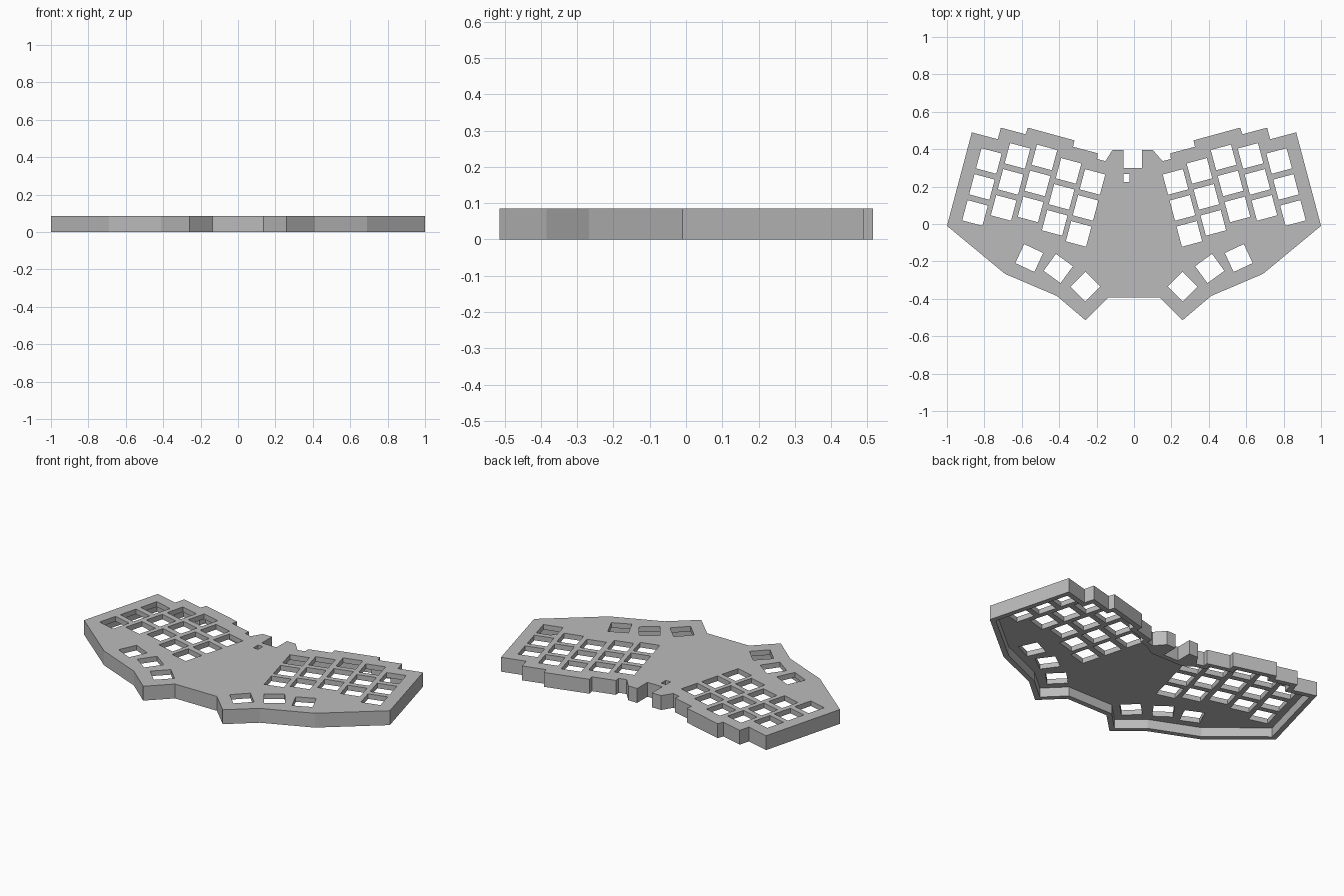
import bpy, bmesh
from math import radians
from mathutils import Vector, Matrix

cube = bpy.data.objects.get("Cube")
if cube:
    bpy.data.objects.remove(cube, do_unlink=True)

HEIGHT, CAVITY, WALL, KEY = 0.085, 0.055, 0.03, 0.112

grey = bpy.data.materials.new("plain grey")
grey.use_nodes = True
grey.diffuse_color = (0.5, 0.5, 0.5, 1)
grey.node_tree.nodes["Principled BSDF"].inputs["Base Color"].default_value = (0.5, 0.5, 0.5, 1)


def add_prism(bm, points, z0, z1):
    """Close a flat outline into a solid between two heights."""
    face = bm.faces.new([bm.verts.new((p[0], p[1], z0)) for p in points])
    top = bmesh.ops.extrude_face_region(bm, geom=[face])["geom"]
    verts = [v for v in top if isinstance(v, bmesh.types.BMVert)]
    bmesh.ops.translate(bm, verts=verts, vec=(0, 0, z1 - z0))


def make_object(name, prisms):
    bm = bmesh.new()
    for points, z0, z1 in prisms:
        add_prism(bm, points, z0, z1)
    bmesh.ops.recalc_face_normals(bm, faces=bm.faces)
    mesh = bpy.data.meshes.new(name)
    bm.to_mesh(mesh)
    bm.free()
    mesh.materials.append(grey)
    obj = bpy.data.objects.new(name, mesh)
    bpy.context.collection.objects.link(obj)
    return obj


def cut(body, cutter):
    mod = body.modifiers.new("cut", "BOOLEAN")
    mod.operation = "DIFFERENCE"
    mod.solver = "EXACT"
    mod.object = cutter
    bpy.context.view_layer.objects.active = body
    bpy.ops.object.modifier_apply(modifier=mod.name)
    bpy.data.objects.remove(cutter, do_unlink=True)


def mirrored(points):
    return [(-x, y) for x, y in reversed(points)]


def inset(points, width):
    """Move a clockwise outline inwards with mitred corners."""
    pts = [Vector(p) for p in points]
    result = []
    for i, p in enumerate(pts):
        a = (p - pts[i - 1]).normalized()
        b = (pts[(i + 1) % len(pts)] - p).normalized()
        n1, n2 = Vector((a.y, -a.x)), Vector((b.y, -b.x))
        result.append(p + (n1 + n2) * width / (1 + n1.dot(n2)))
    return result


def rectangle(x, y, w, h, angle=0):
    turn = Matrix.Rotation(radians(angle), 2)
    corners = [(-1, -1), (1, -1), (1, 1), (-1, 1)]
    return [turn @ Vector((sx * w / 2, sy * h / 2)) + Vector((x, y)) for sx, sy in corners]


# Stepped outline of one half, from the back middle round to the front
half = [(0.153, 0.336), (0.197, 0.348), (0.194, 0.378), (0.326, 0.413),
        (0.318, 0.447), (0.567, 0.515), (0.580, 0.480), (0.712, 0.515),
        (0.728, 0.453), (0.867, 0.490), (1.0, -0.010), (0.689, -0.267),
        (0.412, -0.385), (0.260, -0.514), (0.137, -0.393)]
# Connector notch between two tabs at the back
notch = [(-0.115, 0.396), (-0.055, 0.396), (-0.055, 0.30),
         (0.042, 0.30), (0.042, 0.396), (0.10, 0.396)]
back = [(-0.10, 0.30), (0.10, 0.30)]

case = make_object("keyboard_case", [(notch + half + mirrored(half), 0, HEIGHT)])

# Hollow underside, leaving a rim wall and the top plate
inner = inset(back + half + mirrored(half), WALL)
cut(case, make_object("cavity_cutter", [(inner, -0.1, CAVITY)]))

# Key holes: staggered finger columns and a fanned thumb cluster
columns = [(0.776, 0.337), (0.623, 0.364), (0.479, 0.356), (0.350, 0.284), (0.222, 0.225)]
keys = [(x + 0.037 * row, y - 0.139 * row, 15) for x, y in columns for row in range(3)]
keys += [(0.560, -0.182, 25), (0.405, -0.238, 36), (0.260, -0.335, 45)]
holes = [rectangle(side * x, y, KEY, KEY, side * a) for x, y, a in keys for side in (1, -1)]

# Small reset button hole beside the notch
holes.append(rectangle(-0.04, 0.245, 0.032, 0.043))
cut(case, make_object("hole_cutter", [(h, -0.2, 0.2) for h in holes]))
